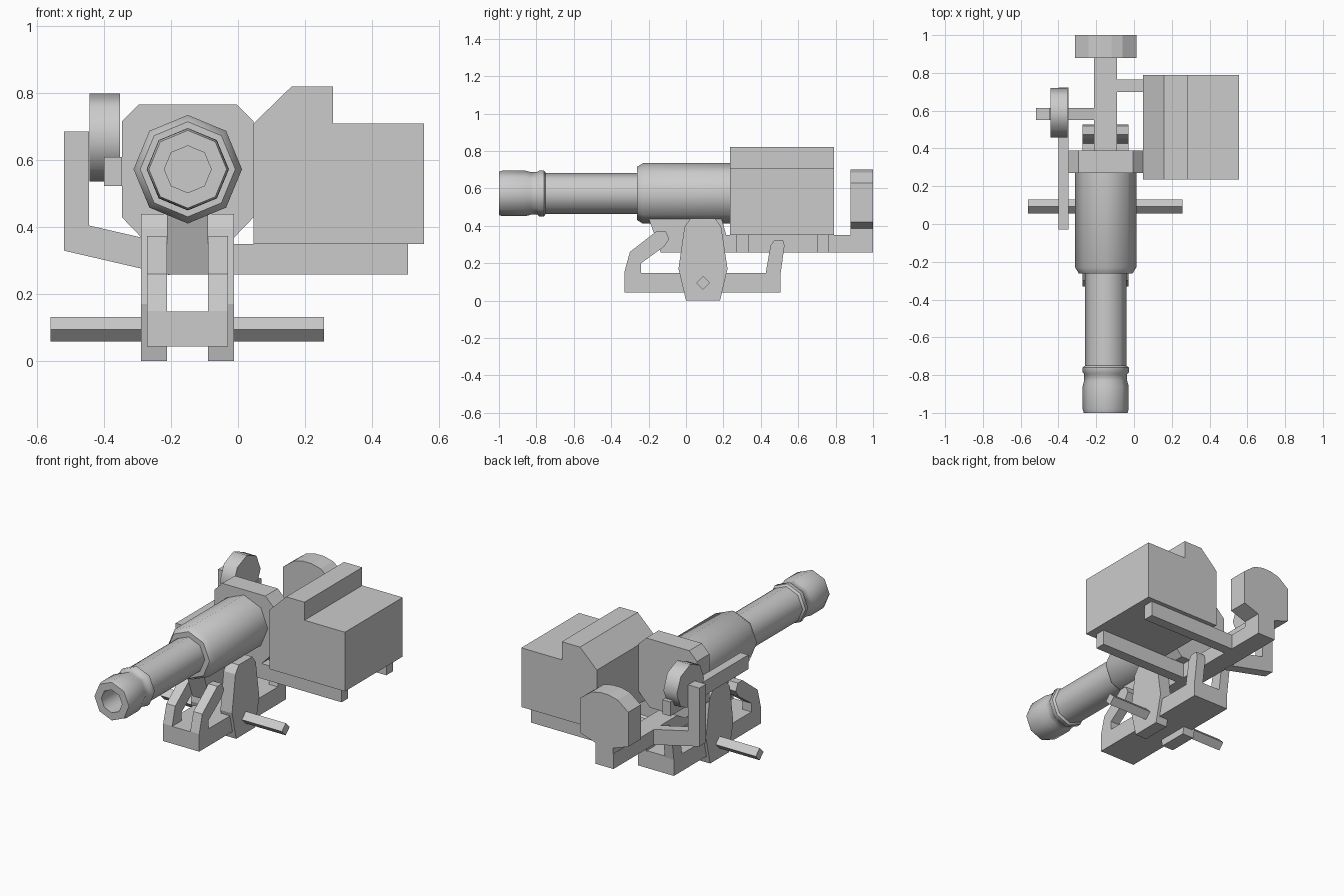
import bpy, bmesh, math

if "Cube" in bpy.data.objects:
    bpy.data.objects.remove(bpy.data.objects["Cube"])

AX, AZ = -0.15, 0.573      # barrel axis


def finish(name, bm, smooth=None):
    bmesh.ops.remove_doubles(bm, verts=bm.verts, dist=1e-5)
    bmesh.ops.recalc_face_normals(bm, faces=bm.faces)
    me = bpy.data.meshes.new(name)
    bm.to_mesh(me)
    bm.free()
    ob = bpy.data.objects.new(name, me)
    bpy.context.collection.objects.link(ob)
    if smooth:
        bpy.context.view_layer.objects.active = ob
        ob.select_set(True)
        bpy.ops.object.shade_smooth_by_angle(angle=math.radians(smooth))
        ob.select_set(False)
    return ob


def prism(name, pts, axis, a, b):
    """Extrude a profile along x (points are y,z) or along y (points are x,z)."""
    bm = bmesh.new()
    place = (lambda p, t: (t, p[0], p[1])) if axis == 'x' else (lambda p, t: (p[0], t, p[1]))
    face = bm.faces.new([bm.verts.new(place(p, a)) for p in pts])
    ext = bmesh.ops.extrude_face_region(bm, geom=[face])
    moved = [v for v in ext['geom'] if isinstance(v, bmesh.types.BMVert)]
    bmesh.ops.translate(bm, verts=moved, vec=(b - a, 0, 0) if axis == 'x' else (0, b - a, 0))
    if len(bm.faces) == len(pts) + 1:      # keep the starting cap
        bm.faces.new([v for v in bm.verts if v not in moved])
    return finish(name, bm)


def box(name, x, y, z):
    return prism(name, [(y[0], z[0]), (y[1], z[0]), (y[1], z[1]), (y[0], z[1])], 'x', *x)


def lathe(name, profile, axis, c, sides=8, smooth=50):
    """Revolve (position, radius) pairs around an axis; c is the axis centre."""
    bm = bmesh.new()
    rings = []
    for t, r in profile:
        ring = []
        for i in range(sides):
            u = r * math.sin(2 * math.pi * i / sides)
            w = r * math.cos(2 * math.pi * i / sides)
            ring.append(bm.verts.new((t, c[0] + u, c[1] + w) if axis == 'x'
                                     else (c[0] + u, t, c[1] + w)))
        rings.append(ring)
    for p, q in zip(rings, rings[1:]):
        for i in range(sides):
            j = (i + 1) % sides
            bm.faces.new((p[i], p[j], q[j], q[i]))
    bm.faces.new(rings[0])
    bm.faces.new(rings[-1])
    return finish(name, bm, smooth)


# Barrel with muzzle collar, ring and bore
lathe("barrel", [(-.70, .07), (-1, .07), (-1, .116), (-.98, .122), (-.86, .122),
                 (-.83, .114), (-.795, .114), (-.785, .123), (-.76, .123),
                 (-.75, .11), (-.2, .11)], 'y', (AX, AZ))
lathe("barrel_jacket", [(-.262, .142), (-.23, .162), (.29, .162)], 'y', (AX, AZ))

# Chamfered plate behind the jacket
prism("breech_plate", [(-.27, .35), (-.03, .35), (.047, .43), (.047, .715), (-.005, .767),
                       (-.295, .767), (-.347, .715), (-.347, .43)], 'y', .27, .39)

# Long carrying beam under the barrel
prism("cradle_beam", [(-.2, .44), (-.135, .258), (1, .258), (1, .35), (.215, .35), (.19, .44)],
      'x', -.212, -.09)

# Shoulder rest at the rear
half = [(.06, .30), (.06, .385), (.162, .42), (.162, .63), (.09, .685), (.03, .70)]
prism("shoulder_rest", [(AX + x, z) for x, z in half] + [(AX - x, z) for x, z in half[::-1]],
      'y', .88, 1)

# Ammunition box and its two brackets
prism("ammo_box", [(.047, .35), (.555, .35), (.555, .71), (.283, .71), (.283, .82),
                   (.16, .82), (.047, .71)], 'y', .235, .79)
for y in (.27, .70):
    box("box_bracket", (-.1, .508), (y, y + .064), (.258, .35))

# Sight: bent arm, wheel and long bar
prism("sight_arm", [(-.52, .33), (-.205, .257), (-.205, .35), (-.445, .405), (-.445, .685),
                    (-.52, .685)], 'y', .55, .614)
lathe("sight_wheel", [(-.443, .131), (-.353, .131)], 'x', (.59, .668))
box("sight_bar", (-.40, -.347), (-.028, .722), (.523, .61))

# Mount: base block, swivel pin, side plates and paired arms
box("mount_base", (-.272, -.03), (-.33, .505), (.043, .148))
lathe("swivel_pin", [(-.56, .037), (.257, .037)], 'x', (.092, .095), sides=4)
plate = [(0, 0), (.182, 0), (.222, .17), (.188, .395), (.155, .44), (.025, .44),
         (-.008, .395), (-.04, .17)]
front = [(-.33, .14), (-.24, .14), (-.24, .20), (-.115, .29), (-.09, .33), (-.11, .373),
         (-.155, .373), (-.30, .26), (-.33, .15)]
rear = [(.425, .14), (.505, .14), (.527, .295), (.518, .325), (.475, .325), (.452, .295)]
for outer, arm, side in ((-.29, -.272, "left"), (-.09, -.09, "right")):
    prism(side + "_side_plate", plate, 'x', outer, outer + .078)
    prism(side + "_front_arm", front, 'x', arm, arm + .06)
    prism(side + "_rear_arm", rear, 'x', arm, arm + .06)
